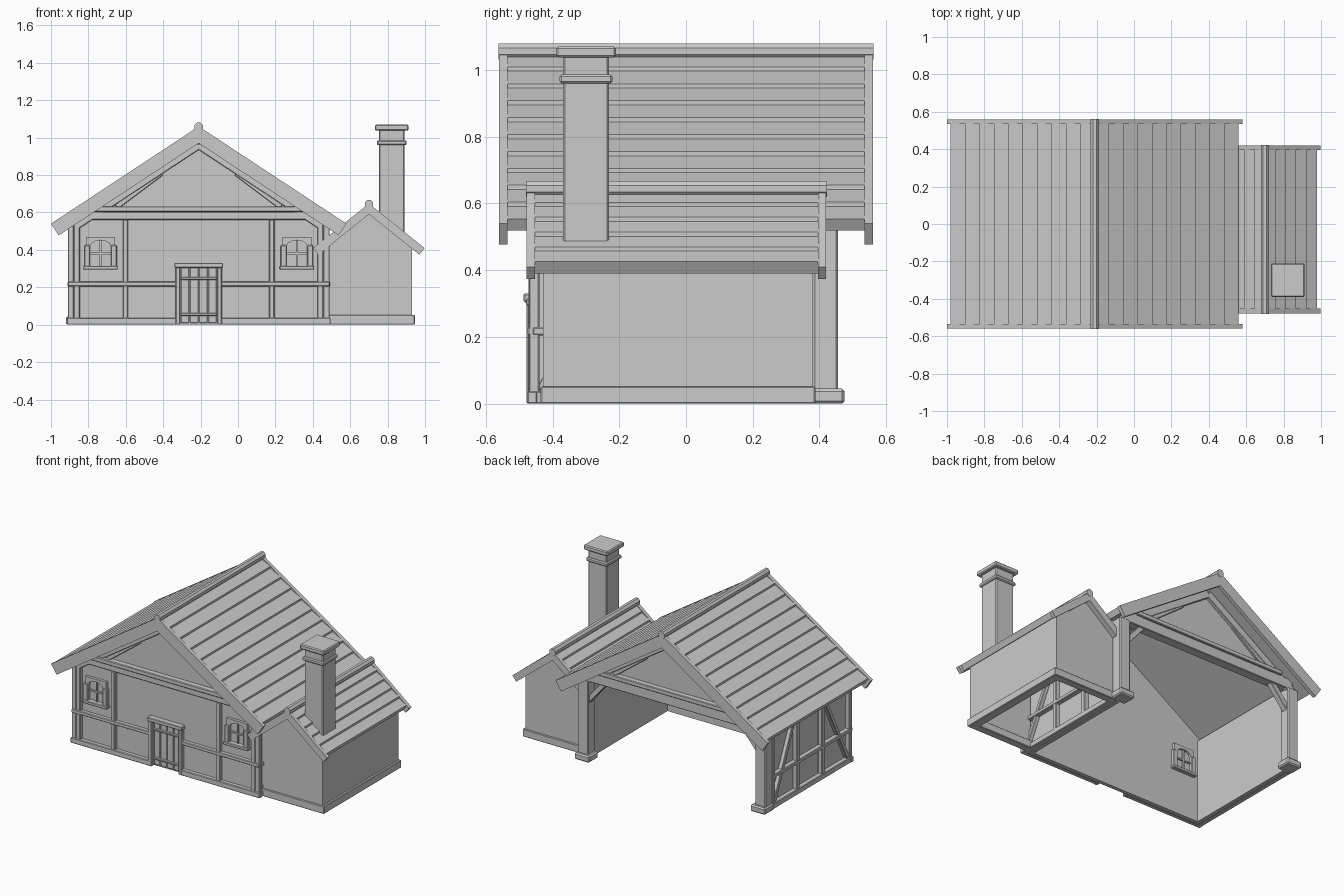
import bpy, bmesh, math

if "Cube" in bpy.data.objects:
    bpy.data.objects.remove(bpy.data.objects["Cube"])

grey = bpy.data.materials.new("plain_grey")
grey.use_nodes = True
COLOUR = (0.6, 0.6, 0.6, 1)
grey.diffuse_color = COLOUR
grey.node_tree.nodes["Principled BSDF"].inputs["Base Color"].default_value = COLOUR


def prism(name, pts, lo, hi, axis="y", bevel=0.0):
    """Extrude a (u, z) outline from lo to hi along x or y."""
    bm = bmesh.new()
    place = (lambda u, z, w: (u, w, z)) if axis == "y" else (lambda u, z, w: (w, u, z))
    a = [bm.verts.new(place(u, z, lo)) for u, z in pts]
    b = [bm.verts.new(place(u, z, hi)) for u, z in pts]
    n = len(pts)
    bm.faces.new(a)
    bm.faces.new(b)
    for i in range(n):
        j = (i + 1) % n
        bm.faces.new((a[i], a[j], b[j], b[i]))
    bmesh.ops.recalc_face_normals(bm, faces=bm.faces)
    mesh = bpy.data.meshes.new(name)
    bm.to_mesh(mesh)
    bm.free()
    mesh.materials.append(grey)
    ob = bpy.data.objects.new(name, mesh)
    bpy.context.collection.objects.link(ob)
    if bevel:
        mod = ob.modifiers.new("soft_edge", "BEVEL")
        mod.width = bevel
        mod.segments = 1
    return ob


def box(name, x0, x1, y0, y1, z0, z1, bevel=0.004):
    return prism(name, [(x0, z0), (x1, z0), (x1, z1), (x0, z1)], y0, y1, "y", bevel)


def bar(name, p, q, width, lo, hi, axis="y"):
    """Slanted timber between two points of a vertical plane."""
    du, dz = q[0] - p[0], q[1] - p[1]
    k = width / 2 / math.hypot(du, dz)
    n = (-dz * k, du * k)
    pts = [(p[0] + n[0], p[1] + n[1]), (q[0] + n[0], q[1] + n[1]),
           (q[0] - n[0], q[1] - n[1]), (p[0] - n[0], p[1] - n[1])]
    return prism(name, pts, lo, hi, axis, 0.003)


def gable_roof(name, cx, apex, half, slope, thick, y0, y1, planks, board=0.025):
    """Stepped plank roof, barge boards at both ends and a ridge cap."""
    cos2 = 1 / (1 + slope * slope)
    dx = thick * slope * cos2
    dz = thick * cos2
    eave = apex - half * slope
    chevron = [(cx - half, eave), (cx, apex), (cx + half, eave),
               (cx + half - dx, eave - dz), (cx, apex - thick), (cx - half + dx, eave - dz)]
    prism(name + "_front_barge_board", chevron, y0, y0 + board)
    prism(name + "_back_barge_board", chevron, y1 - board, y1)
    # sawtooth cross-section, one tooth per plank
    outer = half - 0.02
    side = []
    for i in range(planks):
        d0, d1 = outer * (1 - i / planks), outer * (1 - (i + 1) / planks)
        side.append((d0, apex - d0 * slope))
        side.append((d1, apex - d1 * slope - 0.013))
    inset = 0.02
    end = (outer - inset, apex - outer * slope - 0.035)
    under = (0, end[1] + end[0] * slope)
    pts = [(cx - d, z) for d, z in side] + [(cx + d, z) for d, z in reversed(side[:-1])]
    pts += [(cx + end[0], end[1]), (cx, under[1]), (cx - end[0], end[1])]
    prism(name + "_planks", pts, y0 + board, y1 - board)
    ring = [(cx + 0.024 * math.cos(t * math.pi / 4 + math.pi / 8),
             apex - 0.004 + 0.026 * math.sin(t * math.pi / 4 + math.pi / 8)) for t in range(8)]
    prism(name + "_ridge_cap", ring, y0 - 0.002, y1 + 0.002)


MX = -0.21           # middle of the main house
WALL, OUT = 0.667, 0.70   # half widths of wall and side timbers
FRONT, FACE = -0.445, -0.472

# Roofs
gable_roof("main_roof", MX, 1.06, 0.79, 0.658, 0.09, -0.56, 0.56, 10)
gable_roof("annex_roof", 0.70, 0.648, 0.298, 0.80, 0.058, -0.478, 0.42, 5)

# Main front wall and back gable panel
prism("front_wall", [(MX - WALL, 0), (MX + WALL, 0), (MX + WALL, 0.57), (MX, 1.0),
                     (MX - WALL, 0.57)], FRONT, FRONT + 0.025)
prism("back_gable_panel", [(MX - 0.6, 0.60), (MX + 0.6, 0.60), (MX, 1.0)], 0.40, 0.425)

# Gable timbers, front and back
for end, lo, hi in (("front", FACE, FRONT), ("back", 0.425, 0.45)):
    for s, side in ((1, "left"), (-1, "right")):
        bar(f"{end}_{side}_rafter", (MX, 0.965), (MX + s * 0.66, 0.531), 0.05, lo, hi)
        bar(f"{end}_{side}_gable_brace", (MX + s * 0.20, 0.81), (MX + s * 0.44, 0.63),
            0.028, lo + 0.004, hi - 0.004)
box("front_tie_beam", MX - 0.65, MX + 0.65, FACE, FRONT, 0.56, 0.605)
box("front_upper_beam", MX - 0.57, MX + 0.57, FACE - 0.015, FRONT, 0.603, 0.633)
box("back_tie_beam", MX - 0.66, MX + 0.66, 0.385, 0.45, 0.535, 0.605)
box("back_upper_beam", MX - 0.57, MX + 0.57, 0.385, 0.462, 0.603, 0.633)

# Mirrored parts of the main house
for s, side in ((1, "left"), (-1, "right")):
    def mbox(name, a, b, *rest, **kw):
        x0, x1 = sorted((MX + s * a, MX + s * b))
        return box(f"{side}_{name}", x0, x1, *rest, **kw)

    mbox("side_wall", WALL - 0.025, WALL, FRONT, 0.40, 0, 0.56, bevel=0)
    # front timbers
    mbox("front_corner_post", WALL - 0.032, WALL, FACE, FRONT, 0, 0.565)
    mbox("front_inner_post", 0.377, 0.405, FACE, FRONT, 0, 0.56)
    mbox("front_rail", 0.12, OUT, FACE - 0.003, FRONT, 0.205, 0.23)
    mbox("front_sill", 0.12, OUT + 0.005, FACE - 0.004, FRONT, 0, 0.037)
    # side timbers
    lo, hi = sorted((MX + s * WALL, MX + s * (OUT - 0.005)))
    for i, y in enumerate((-0.455, -0.165, 0.105, 0.365)):
        mbox(f"side_post_{i}", WALL, OUT, y - 0.016, y + 0.016, 0, 0.55)
    for z0, z1, part in ((0, 0.037, "sill"), (0.205, 0.23, "rail"), (0.52, 0.55, "plate")):
        mbox("side_" + part, WALL, OUT + 0.002, -0.46, 0.38, z0, z1)
    bar(f"{side}_back_diagonal", (0.345, 0.04), (0.13, 0.52), 0.026, lo, hi, "x")
    bar(f"{side}_front_diagonal", (-0.435, 0.04), (-0.19, 0.52), 0.026, lo, hi, "x")
    # open back: post, plinth and knee brace
    mbox("back_post", 0.62, OUT, 0.38, 0.455, 0.04, 0.545, bevel=0.006)
    mbox("back_post_plinth", 0.60, OUT + 0.01, 0.375, 0.475, 0, 0.045, bevel=0.008)
    bar(f"{side}_knee_brace", (MX + s * 0.635, 0.40), (MX + s * 0.50, 0.56), 0.035, 0.40, 0.44)
    # arched window
    c = MX + s * 0.525
    arch = [(c + 0.055 * math.cos(t * math.pi / 6), 0.418 + 0.034 * math.sin(t * math.pi / 6))
            for t in range(7)]
    prism(f"{side}_window_surround",
          [(c + 0.078, 0.31), (c + 0.078, 0.47), (c - 0.078, 0.47), (c - 0.078, 0.31),
           (c - 0.055, 0.31)] + arch[::-1] + [(c + 0.055, 0.31)], FRONT - 0.018, -0.405)
    for k in (-1, 1):
        box(f"{side}_window_jamb", c + k * 0.071 - 0.016, c + k * 0.071 + 0.016,
            FACE, -0.40, 0.31, 0.425)
    box(f"{side}_window_sill", c - 0.092, c + 0.092, FACE - 0.008, -0.395, 0.294, 0.315)
    box(f"{side}_window_mullion", c - 0.005, c + 0.005, FRONT - 0.01, -0.41, 0.31, 0.45, bevel=0)
    box(f"{side}_window_crossbar", c - 0.056, c + 0.056, FRONT - 0.01, -0.41, 0.375, 0.385, bevel=0)

# Door
for s, side in ((1, "left"), (-1, "right")):
    x = MX + s * 0.112
    box(f"{side}_door_post", x - 0.012, x + 0.012, FACE - 0.006, FRONT, 0, 0.31)
for i in range(4):
    x = MX - 0.098 + i * 0.049
    box(f"door_plank_{i}", x + 0.002, x + 0.047, FRONT - 0.01, FRONT, 0.01, 0.305, bevel=0.003)
for z in (0.055, 0.248):
    box("door_strap", MX - 0.098, MX + 0.098, FRONT - 0.018, FRONT, z - 0.008, z + 0.008)
box("door_lintel", MX - 0.13, MX + 0.13, FACE - 0.015, FRONT, 0.304, 0.33)

# Annex walls and plinth
AX0, AX1, AY0, AY1 = 0.47, 0.93, -0.428, 0.38
gable = [(AX0, 0), (AX1, 0), (AX1, 0.42), (0.70, 0.603), (AX0, 0.42)]
prism("annex_front_wall", gable, AY0, AY0 + 0.02)
prism("annex_back_wall", gable, AY1 - 0.02, AY1)
box("annex_side_wall", AX1 - 0.02, AX1, AY0, AY1, 0, 0.42, bevel=0)
box("annex_front_plinth", AX0, AX1 + 0.015, AY0 - 0.008, AY0 + 0.045, 0, 0.052)
box("annex_back_plinth", AX0, AX1 + 0.015, AY1 - 0.045, AY1 + 0.008, 0, 0.052)
box("annex_side_plinth", AX1 - 0.045, AX1 + 0.015, AY0 - 0.008, AY1 + 0.008, 0, 0.052)

# Chimney
CX, CY = 0.822, -0.30
for part, r, z0, z1 in (("stack", 0.069, 0.475, 1.045), ("band", 0.079, 0.96, 0.986),
                        ("cap", 0.09, 1.038, 1.07)):
    box("chimney_" + part, CX - r, CX + r, CY - r, CY + r, z0, z1, bevel=0.006)
